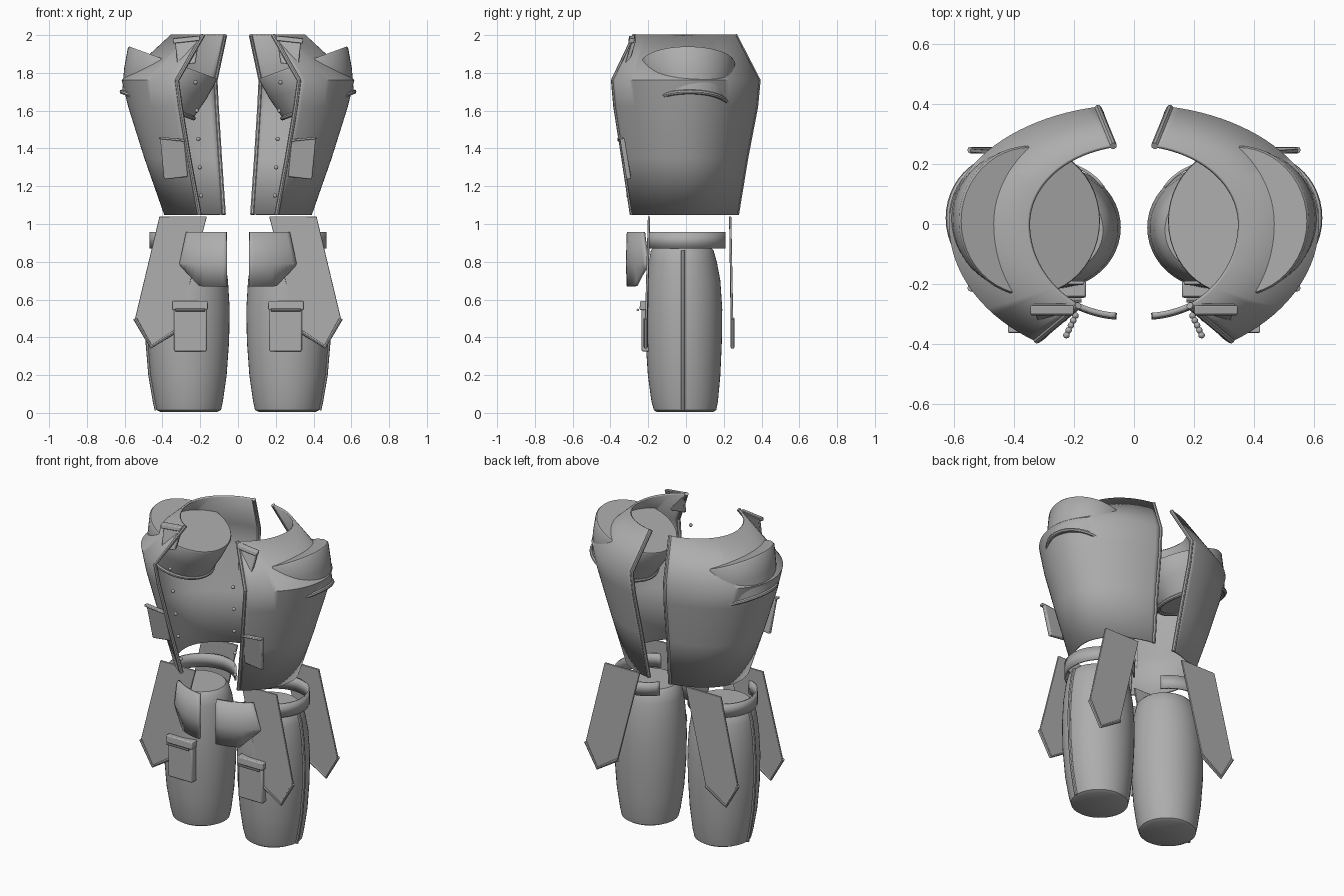
import bpy, bmesh, math
from mathutils import Vector

if "Cube" in bpy.data.objects:
    bpy.data.objects.remove(bpy.data.objects["Cube"])

grey = bpy.data.materials.new("plain_grey")
grey.diffuse_color = (0.42, 0.42, 0.42, 1)
grey.use_nodes = True
grey.node_tree.nodes["Principled BSDF"].inputs["Base Color"].default_value = grey.diffuse_color


def finish(name, mesh, mods=(), angle=40):
    """Shade by angle, add modifiers, and mirror the part to the other side."""
    bm = bmesh.new()
    bm.from_mesh(mesh)
    bmesh.ops.recalc_face_normals(bm, faces=bm.faces)
    bm.to_mesh(mesh)
    bm.free()
    mesh.polygons.foreach_set("use_smooth", [True] * len(mesh.polygons))
    mesh.set_sharp_from_angle(angle=math.radians(angle))
    mesh.materials.clear()
    mesh.materials.append(grey)
    ob = bpy.data.objects.new(name, mesh)
    bpy.context.collection.objects.link(ob)
    for kind, values in mods:
        m = ob.modifiers.new(kind.lower(), kind)
        for k, v in values.items():
            setattr(m, k, v)
    ob.modifiers.new("mirror", 'MIRROR')
    return ob


def loft(name, rings, closed=True, caps=True, mods=(), angle=40):
    """Skin a list of equal-length point rings."""
    n = len(rings[0])
    verts = [tuple(p) for r in rings for p in r]
    faces = []
    for i in range(len(rings) - 1):
        for j in range(n if closed else n - 1):
            k = (j + 1) % n
            faces.append((i * n + j, i * n + k, (i + 1) * n + k, (i + 1) * n + j))
    if closed and caps:
        faces.append(tuple(range(n)))
        faces.append(tuple(range((len(rings) - 1) * n, len(rings) * n)))
    mesh = bpy.data.meshes.new(name)
    mesh.from_pydata(verts, [], faces)
    return finish(name, mesh, mods, angle)


def plate(name, pts, offset, bevel=0.004):
    """Flat polygon thickened along an offset vector."""
    off = Vector(offset)
    mods = [('BEVEL', {'width': bevel, 'segments': 2})]
    return loft(name, [[Vector(p) for p in pts], [Vector(p) + off for p in pts]],
                mods=mods, angle=30)


def tube(name, pts, radius, closed=False):
    cu = bpy.data.curves.new(name, 'CURVE')
    cu.dimensions = '3D'
    cu.bevel_depth = radius
    cu.bevel_resolution = 2
    cu.use_fill_caps = True
    sp = cu.splines.new('POLY')
    sp.points.add(len(pts) - 1)
    for q, p in zip(sp.points, pts):
        q.co = (*p, 1)
    sp.use_cyclic_u = closed
    tmp = bpy.data.objects.new(name + "_path", cu)
    bpy.context.collection.objects.link(tmp)
    mesh = bpy.data.meshes.new_from_object(
        tmp.evaluated_get(bpy.context.evaluated_depsgraph_get()))
    bpy.data.objects.remove(tmp)
    return finish(name, mesh)


# Jacket half: open shell; rows are z, half width, back depth, front depth
JACKET = [(1.05, 0.385, 0.275, 0.337), (1.35, 0.49, 0.325, 0.39),
          (1.62, 0.575, 0.378, 0.44), (1.76, 0.61, 0.392, 0.455),
          (2.0, 0.35, 0.265, 0.32)]


def jacket_point(row, deg):
    z, a, back, front = row
    t = math.radians(deg)                # 0 is the back, 180 the front
    c = math.cos(t)
    return Vector((a * math.sin(t), c * (back if c > 0 else front), z))


N = 40
START, END = 11.3, 148
loft("jacket_shell",
     [[jacket_point(r, START + (END - START) * i / N) for i in range(N + 1)] for r in JACKET],
     closed=False, mods=[('SOLIDIFY', {'thickness': 0.012, 'offset': 0})], angle=50)
tube("front_edge_piping", [jacket_point(r, END) for r in JACKET], 0.012)
tube("back_edge_piping", [jacket_point(r, START) for r in JACKET], 0.012)

# Sleeve stub: tilted tapered drum through the shoulder
AX = Vector((0.94, 0, 0.345))
TOP, BOT = Vector((0.345, 0.01, 1.855)), Vector((0.425, 0.02, 1.63))


def sleeve_ring(f, r, n=48):
    c = TOP.lerp(BOT, f)
    return [c + AX * (r * math.cos(2 * math.pi * i / n))
            + Vector((0, r * math.sin(2 * math.pi * i / n), 0)) for i in range(n)]


loft("sleeve_stub", [sleeve_ring(0, 0.245), sleeve_ring(0.04, 0.25),
                     sleeve_ring(0.5, 0.232), sleeve_ring(1, 0.2)])
tube("sleeve_rim", sleeve_ring(1, 0.202), 0.012, True)

# Collar tab with a bar along its top
plate("collar_tab", [(0.205, -0.285, 1.985), (0.335, -0.285, 1.97),
                     (0.32, -0.325, 1.84), (0.225, -0.325, 1.85)], (0, 0.022, 0.006))
plate("collar_tab_bar", [(0.2, -0.3, 1.995), (0.345, -0.3, 1.98),
                         (0.342, -0.306, 1.955), (0.203, -0.306, 1.97)], (0, 0.03, 0.004))

# Button studs down the front opening
for i in range(5):
    f = i / 4
    bm = bmesh.new()
    bmesh.ops.create_uvsphere(bm, u_segments=12, v_segments=8, radius=0.011)
    bmesh.ops.translate(bm, verts=bm.verts,
                        vec=(0.195 + 0.03 * f, -0.305 - 0.065 * f, 1.15 + 0.15 * i))
    me = bpy.data.meshes.new("button")
    bm.to_mesh(me)
    bm.free()
    finish("button", me)

# Chest pocket and flap
plate("chest_pocket", [(0.285, -0.35, 1.44), (0.412, -0.35, 1.452),
                       (0.392, -0.315, 1.235), (0.265, -0.315, 1.25)], (0, 0.025, 0.003), 0.006)
plate("chest_pocket_flap", [(0.28, -0.362, 1.448), (0.42, -0.362, 1.462),
                            (0.419, -0.362, 1.45), (0.28, -0.362, 1.436)], (0, 0.03, 0))

# Coat tails: slanted pointed plates with a chevron trim, front and back
for name, y0, y1, out in (("front", -0.19, -0.205, -1), ("back", 0.228, 0.238, 1)):
    outline = [(0.165, y0, 1.04), (0.416, y0, 1.04), (0.545, y1, 0.5),
               (0.46, y1, 0.35), (0.315, y1, 0.443)]
    plate(name + "_coat_tail", outline, (0, 0.012 * out, 0), 0.003)
    trim = [(x, y + 0.008 * out, z) for x, y, z in outline[2:]]
    tube(name + "_coat_tail_trim", trim, 0.011)

# Legs: rows are z, centre x, centre y, radius x, radius y
LEG = [(0.005, 0.26, -0.005, 0.15, 0.15), (0.015, 0.26, -0.005, 0.17, 0.165),
       (0.06, 0.26, -0.007, 0.18, 0.176), (0.2, 0.262, -0.01, 0.202, 0.192),
       (0.38, 0.263, -0.012, 0.216, 0.202), (0.55, 0.263, -0.012, 0.219, 0.204),
       (0.7, 0.263, -0.014, 0.21, 0.196), (0.8, 0.263, -0.017, 0.196, 0.18),
       (0.86, 0.263, -0.02, 0.18, 0.166), (0.88, 0.263, -0.02, 0.16, 0.148)]


def ellipse(z, cx, cy, rx, ry, n=48, a0=0, a1=360):
    return [(cx + rx * math.cos(math.radians(a0 + (a1 - a0) * i / n)),
             cy + ry * math.sin(math.radians(a0 + (a1 - a0) * i / n)), z) for i in range(n)]


loft("leg", [ellipse(*r) for r in LEG])
tube("leg_side_seam", [(r[1] + r[3], -0.015, r[0]) for r in LEG[1:-1]], 0.011)

# Hip band around the outside and back of the leg top
loft("hip_band", [ellipse(z, 0.263, 0.0, 0.2, 0.205, 36, -75, 150) for z in (0.87, 0.957)],
     closed=False, mods=[('SOLIDIFY', {'thickness': 0.01, 'offset': 0})])

# Curved hip flap with a slanted lower corner
cols = []
for i in range(13):
    u = i / 12
    top_x, mid_x = 0.06 + 0.21 * u, 0.058 + 0.247 * u
    low = 0.67 if mid_x < 0.2 else 0.67 + 0.115 * (mid_x - 0.2) / 0.105

    def depth(x):
        return -0.305 + 1.5 * (x - 0.05) ** 2 + 0.04 * (x - 0.05)
    cols.append([(top_x, depth(top_x), 0.957),
                 (mid_x, depth(mid_x) - 0.005, 0.79),
                 (mid_x, depth(mid_x), low)])
loft("hip_flap", cols, closed=False,
     mods=[('SOLIDIFY', {'thickness': 0.018, 'offset': 0})])

# Thigh pocket with flap and a small bar
plate("thigh_pocket", [(0.165, -0.235, 0.555), (0.338, -0.235, 0.555),
                       (0.338, -0.235, 0.325), (0.165, -0.235, 0.325)], (0, 0.05, 0), 0.008)
plate("thigh_pocket_flap", [(0.16, -0.243, 0.592), (0.347, -0.243, 0.592),
                            (0.347, -0.246, 0.545), (0.16, -0.246, 0.545)], (0, 0.055, 0), 0.006)
tube("thigh_pocket_bar", [(0.175, -0.255, 0.545), (0.33, -0.255, 0.545)], 0.007)
